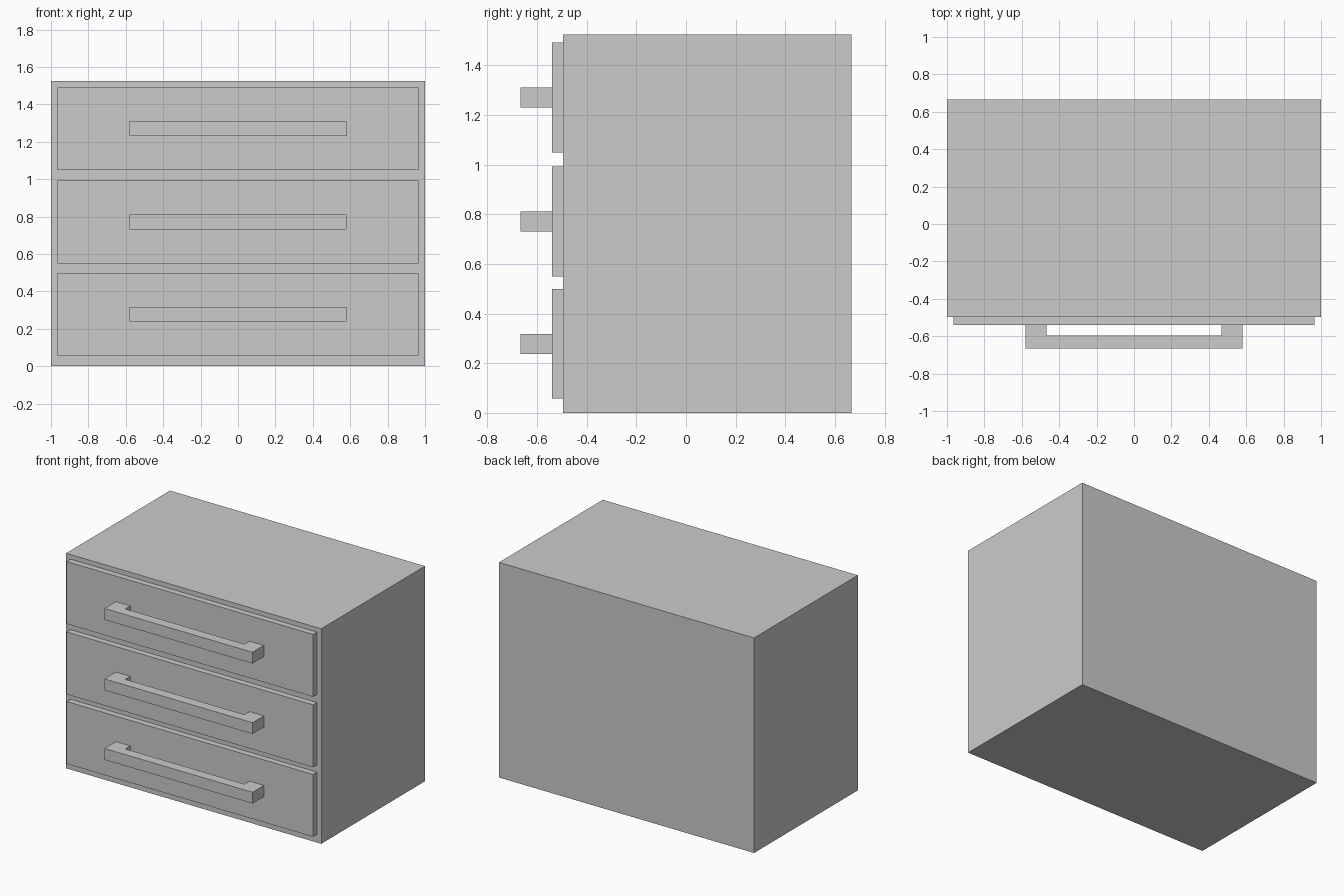
import bpy, bmesh

if "Cube" in bpy.data.objects:
    bpy.data.objects.remove(bpy.data.objects["Cube"])


def extrude_profile(name, points, z0, z1):
    """Solid made by raising an XY outline from z0 to z1."""
    bm = bmesh.new()
    face = bm.faces.new([bm.verts.new((x, y, z0)) for x, y in points])
    res = bmesh.ops.extrude_face_region(bm, geom=[face])
    top = [v for v in res["geom"] if isinstance(v, bmesh.types.BMVert)]
    bmesh.ops.translate(bm, verts=top, vec=(0, 0, z1 - z0))
    bmesh.ops.recalc_face_normals(bm, faces=bm.faces)
    mesh = bpy.data.meshes.new(name)
    bm.to_mesh(mesh)
    bm.free()
    obj = bpy.data.objects.new(name, mesh)
    bpy.context.collection.objects.link(obj)
    return obj


def rect(half_x, y0, y1):
    return [(-half_x, y0), (half_x, y0), (half_x, y1), (-half_x, y1)]


BACK, CASE_FRONT, DRAWER_FRONT = 0.666, -0.496, -0.539
HANDLE_FRONT, HANDLE_INNER = -0.666, -0.595

# Cabinet body
extrude_profile("cabinet_body", rect(1.0, CASE_FRONT, BACK), 0.0, 1.524)

# U-shaped handle outline, seen from above
handle = [(-0.58, DRAWER_FRONT), (-0.58, HANDLE_FRONT),
          (0.58, HANDLE_FRONT), (0.58, DRAWER_FRONT),
          (0.467, DRAWER_FRONT), (0.467, HANDLE_INNER),
          (-0.467, HANDLE_INNER), (-0.467, DRAWER_FRONT)]

# Drawer fronts with their handles
for label, z in (("bottom", 0.278), ("middle", 0.771), ("top", 1.27)):
    extrude_profile(f"{label}_drawer_front",
                    rect(0.966, DRAWER_FRONT, CASE_FRONT), z - 0.221, z + 0.221)
    extrude_profile(f"{label}_drawer_handle", handle, z - 0.04, z + 0.04)
